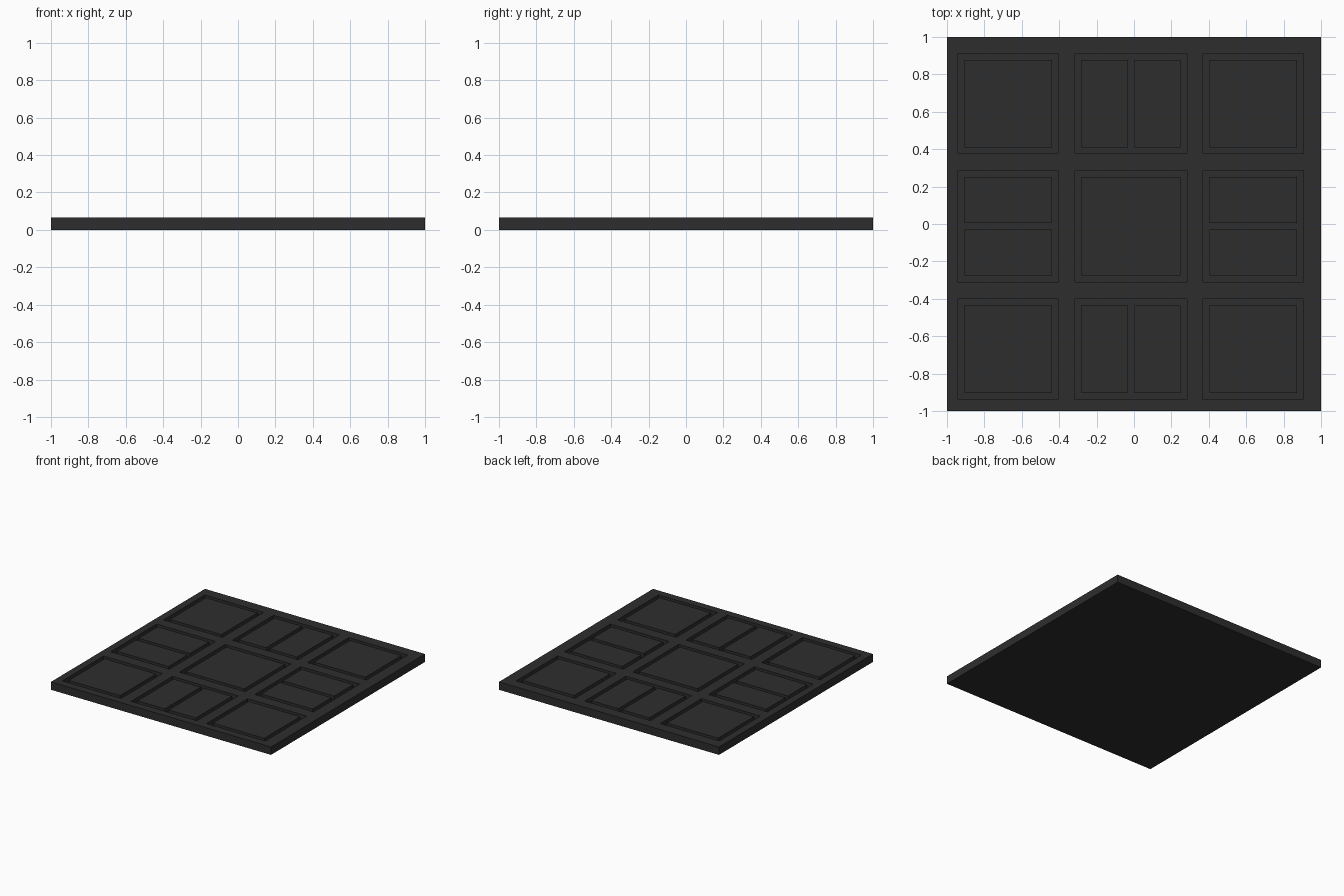
import bpy, bmesh

if "Cube" in bpy.data.objects:
    bpy.data.objects.remove(bpy.data.objects["Cube"])

TOP = 0.065      # slab height
FLOOR = 0.03     # bottom of the recessed grooves
GAP = 0.034      # groove width

dark = bpy.data.materials.new("dark_grey")
dark.diffuse_color = (0.027, 0.027, 0.027, 1)
dark.use_nodes = True
dark.node_tree.nodes["Principled BSDF"].inputs["Base Color"].default_value = dark.diffuse_color


def boxes(name, rects, z0, z1):
    """One object holding a box for each (x0, x1, y0, y1) rectangle."""
    bm = bmesh.new()
    for x0, x1, y0, y1 in rects:
        vs = bmesh.ops.create_cube(bm, size=1)["verts"]
        for v in vs:
            v.co.x = x1 if v.co.x > 0 else x0
            v.co.y = y1 if v.co.y > 0 else y0
            v.co.z = z1 if v.co.z > 0 else z0
    me = bpy.data.meshes.new(name)
    bm.to_mesh(me)
    bm.free()
    me.materials.append(dark)
    ob = bpy.data.objects.new(name, me)
    bpy.context.collection.objects.link(ob)
    return ob


# Pocket columns and rows
cols = [(-0.94, -0.405), (-0.315, 0.283), (0.37, 0.905)]
rows = [(-0.937, -0.402), (-0.31, 0.286), (0.376, 0.911)]

pockets, tiles = [], []
for i, (x0, x1) in enumerate(cols):
    for j, (y0, y1) in enumerate(rows):
        pockets.append((x0, x1, y0, y1))
        a, b, c, d = x0 + GAP, x1 - GAP, y0 + GAP, y1 - GAP
        if i == 1 and j != 1:        # top and bottom middle: split left/right
            m = (a + b) / 2
            tiles += [(a, m - GAP / 2, c, d), (m + GAP / 2, b, c, d)]
        elif j == 1 and i != 1:      # left and right middle: split front/back
            m = (c + d) / 2
            tiles += [(a, b, c, m - GAP / 2), (a, b, m + GAP / 2, d)]
        else:                        # corners and centre: one square tile
            tiles.append((a, b, c, d))

# Slab with the nine pockets cut into its top
slab = boxes("floor_slab", [(-1, 1, -1, 1)], 0, TOP)
cutter = boxes("pocket_cutter", pockets, FLOOR, TOP + 0.1)
cutter.hide_render = True
cutter.hide_viewport = True
mod = slab.modifiers.new("pockets", "BOOLEAN")
mod.operation = "DIFFERENCE"
mod.solver = "EXACT"
mod.object = cutter

# Raised tiles standing in the pockets, flush with the frame
boxes("inset_tiles", tiles, FLOOR, TOP)
